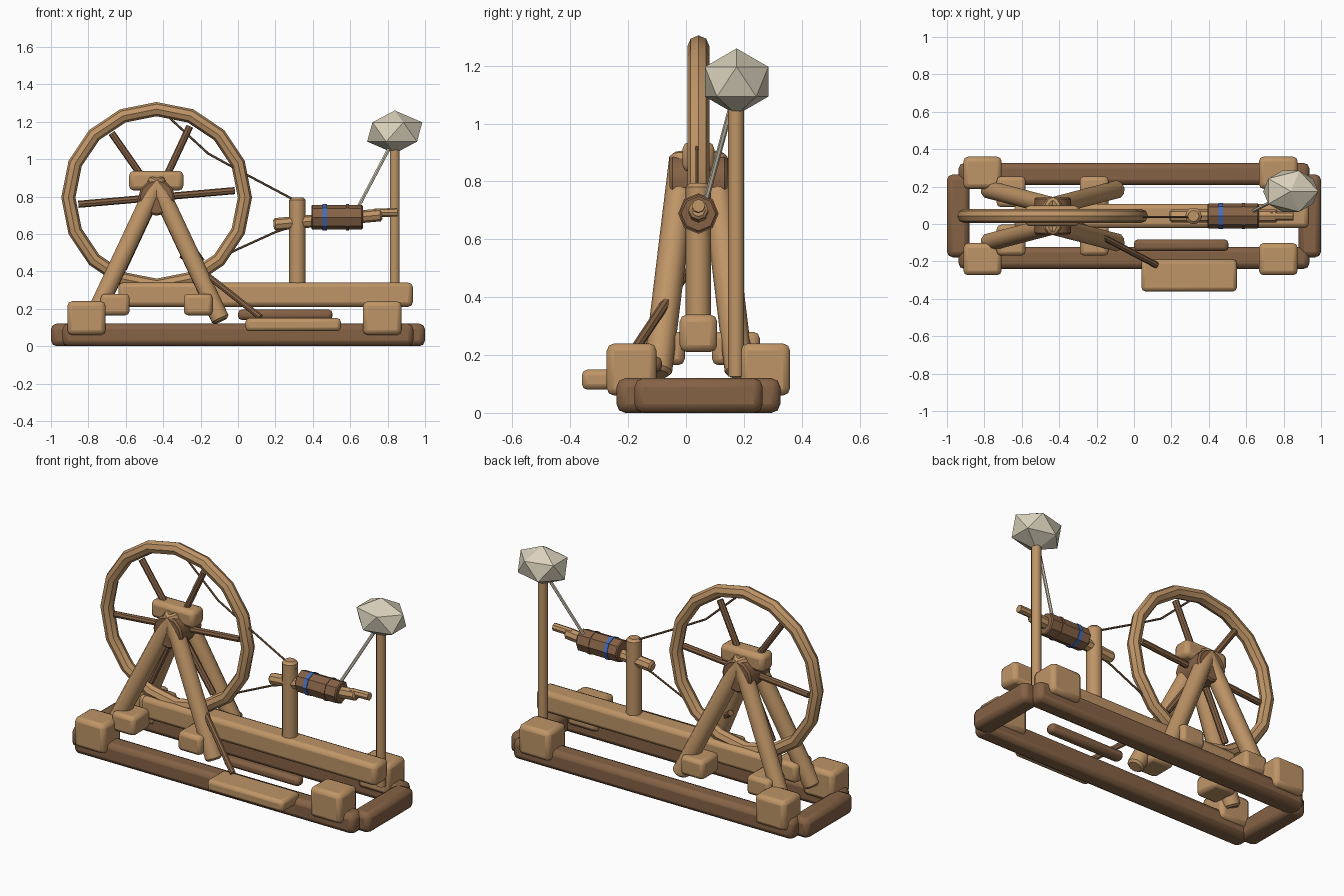
import bpy, math
from mathutils import Vector

if "Cube" in bpy.data.objects:
    bpy.data.objects.remove(bpy.data.objects["Cube"])


def material(name, rgb):
    m = bpy.data.materials.new(name)
    m.diffuse_color = (*rgb, 1)
    m.use_nodes = True
    m.node_tree.nodes["Principled BSDF"].inputs["Base Color"].default_value = m.diffuse_color
    return m


OAK = material("light_wood", (0.52, 0.30, 0.135))
DARK = material("dark_wood", (0.235, 0.122, 0.060))
CORD = material("cord_brown", (0.20, 0.11, 0.055))
WOOL = material("wool_cream", (0.70, 0.64, 0.50))
BLUE = material("blue_thread", (0.06, 0.15, 0.52))

YC = 0.043          # centre line of the whole frame
HUB = Vector((-0.435, YC, 0.795))


def finish(name, mat, bevel=0.0, segments=2):
    o = bpy.context.object
    o.name = name
    o.data.materials.append(mat)
    if bevel:
        bpy.ops.object.transform_apply(location=False, rotation=False, scale=True)
        b = o.modifiers.new("soft_edges", 'BEVEL')
        b.width, b.segments = bevel, segments
        b.limit_method = 'ANGLE'
        b.angle_limit = math.radians(50)
    bpy.ops.object.shade_smooth_by_angle(angle=math.radians(40))
    return o


def box(name, x, y, z, mat, bevel=0.025):
    """Bevelled box given by its (min, max) range on each axis."""
    bpy.ops.mesh.primitive_cube_add(
        size=1, location=[(r[0] + r[1]) / 2 for r in (x, y, z)])
    bpy.context.object.scale = [r[1] - r[0] for r in (x, y, z)]
    return finish(name, mat, bevel)


def rod(name, a, b, radius, mat, sides=10, bevel=0.0):
    """Round bar from point a to point b."""
    a, b = Vector(a), Vector(b)
    d = b - a
    bpy.ops.mesh.primitive_cylinder_add(vertices=sides, radius=radius,
                                        depth=d.length, location=(a + b) / 2)
    bpy.context.object.rotation_euler = d.to_track_quat('Z', 'Y').to_euler()
    return finish(name, mat, bevel, 1)


def mirrored(lo, hi, side):
    """Range mirrored across the centre line; lo and hi are distances from it."""
    return tuple(sorted((YC + side * lo, YC + side * hi)))


# Base frame: end beams, rails, corner blocks
for s, end in ((-1, "left"), (1, "right")):
    box(f"end_beam_{end}", tuple(sorted((s * 0.88, s * 1.0))),
        (-0.178, 0.265), (0, 0.12), DARK, 0.03)
for s, side in ((-1, "front"), (1, "back")):
    box(f"base_rail_{side}", (-0.938, 0.938), mirrored(0.165, 0.283, s), (0, 0.12), DARK, 0.03)
    box(f"corner_block_left_{side}", (-0.912, -0.708), mirrored(0.145, 0.317, s), (0.06, 0.24), OAK)
    box(f"corner_block_right_{side}", (0.668, 0.875), mirrored(0.145, 0.317, s), (0.06, 0.24), OAK)

    # Splayed wheel legs with small blocks beside them
    for t, end in ((-1, "left"), (1, "right")):
        rod(f"wheel_leg_{end}_{side}", (HUB.x - 0.01 * t, YC + s * 0.05, 0.89),
            (HUB.x + t * 0.345, YC + s * 0.142, 0.135), 0.05, OAK, 10, 0.012)
        bx = HUB.x + t * 0.222
        box(f"leg_block_{end}_{side}", (bx - 0.077, bx + 0.077),
            mirrored(0.047, 0.212, s), (0.165, 0.28), OAK, 0.022)

# Central bed beam
box("bed_beam", (-0.64, 0.935), (-0.022, 0.108), (0.21, 0.34), OAK)

# Wheel rim, hub, spokes
bpy.ops.mesh.primitive_torus_add(major_segments=16, minor_segments=8,
                                 major_radius=0.472, minor_radius=0.038,
                                 location=HUB, rotation=(math.pi / 2, 0, 0))
finish("wheel_rim", OAK)
rod("wheel_hub", HUB - Vector((0, 0.1, 0)), HUB + Vector((0, 0.1, 0)), 0.098, DARK, 12, 0.01)
box("hub_cap_block", (-0.582, -0.292), (-0.012, 0.098), (0.832, 0.937), OAK)
for i in range(3):
    a = math.radians(5 + 60 * i)
    d = Vector((math.cos(a), 0, math.sin(a))) * 0.42
    rod(f"spoke_{i + 1}", HUB - d, HUB + d, 0.019, DARK, 8)

# Spindle post and spindle
rod("spindle_post", (0.318, YC, 0.3), (0.318, YC, 0.795), 0.044, OAK, 12, 0.014)
rod("spindle", (0.19, YC, 0.65), (0.77, YC, 0.702), 0.034, OAK, 8, 0.01)
rod("spindle_tip", (0.73, YC, 0.712), (0.852, YC, 0.716), 0.023, OAK, 8)

# Bobbin with thread band and flange ring
rod("bobbin", (0.392, YC, 0.689), (0.667, YC, 0.689), 0.066, DARK, 8, 0.006)
rod("thread_band", (0.453, YC, 0.689), (0.476, YC, 0.689), 0.07, BLUE, 8)
rod("bobbin_ring", (0.578, YC, 0.689), (0.594, YC, 0.689), 0.07, DARK, 8)

# Distaff pole, wool bundle, yarn strand
rod("distaff_pole", (0.838, 0.173, 0.125), (0.838, 0.173, 1.06), 0.028, OAK, 10)
bpy.ops.mesh.primitive_ico_sphere_add(subdivisions=1, radius=1, location=(0.838, 0.175, 1.145))
wool = bpy.context.object
wool.scale = (0.165, 0.129, 0.115)
finish("wool_bundle", WOOL)
bpy.ops.object.shade_smooth()
rod("yarn_strand", (0.63, 0.065, 0.72), (0.825, 0.165, 1.09), 0.0095, WOOL, 6)

# Drive cord: upper and lower runs
runs = {
    "upper": [(-0.42, 1.27), (-0.16, 1.03), (0.04, 0.92), (0.36, 0.75)],
    "lower": [(-0.43, 0.335), (-0.23, 0.395), (-0.02, 0.51), (0.2, 0.61), (0.31, 0.645)],
}
for name, pts in runs.items():
    for i, (p, q) in enumerate(zip(pts, pts[1:])):
        rod(f"drive_cord_{name}_{i + 1}", (p[0], YC - 0.005, p[1]),
            (q[0], YC - 0.005, q[1]), 0.006, CORD, 6)

# Treadle board, treadle bar, connecting rod
box("treadle_board", (0.04, 0.55), (-0.36, -0.19), (0.08, 0.15), OAK, 0.02)
box("treadle_bar", (0.0, 0.505), (-0.145, -0.083), (0.14, 0.195), DARK, 0.02)
rod("connecting_rod", (0.12, -0.22, 0.155), (-0.3, 0.0, 0.485), 0.017, DARK, 8)
